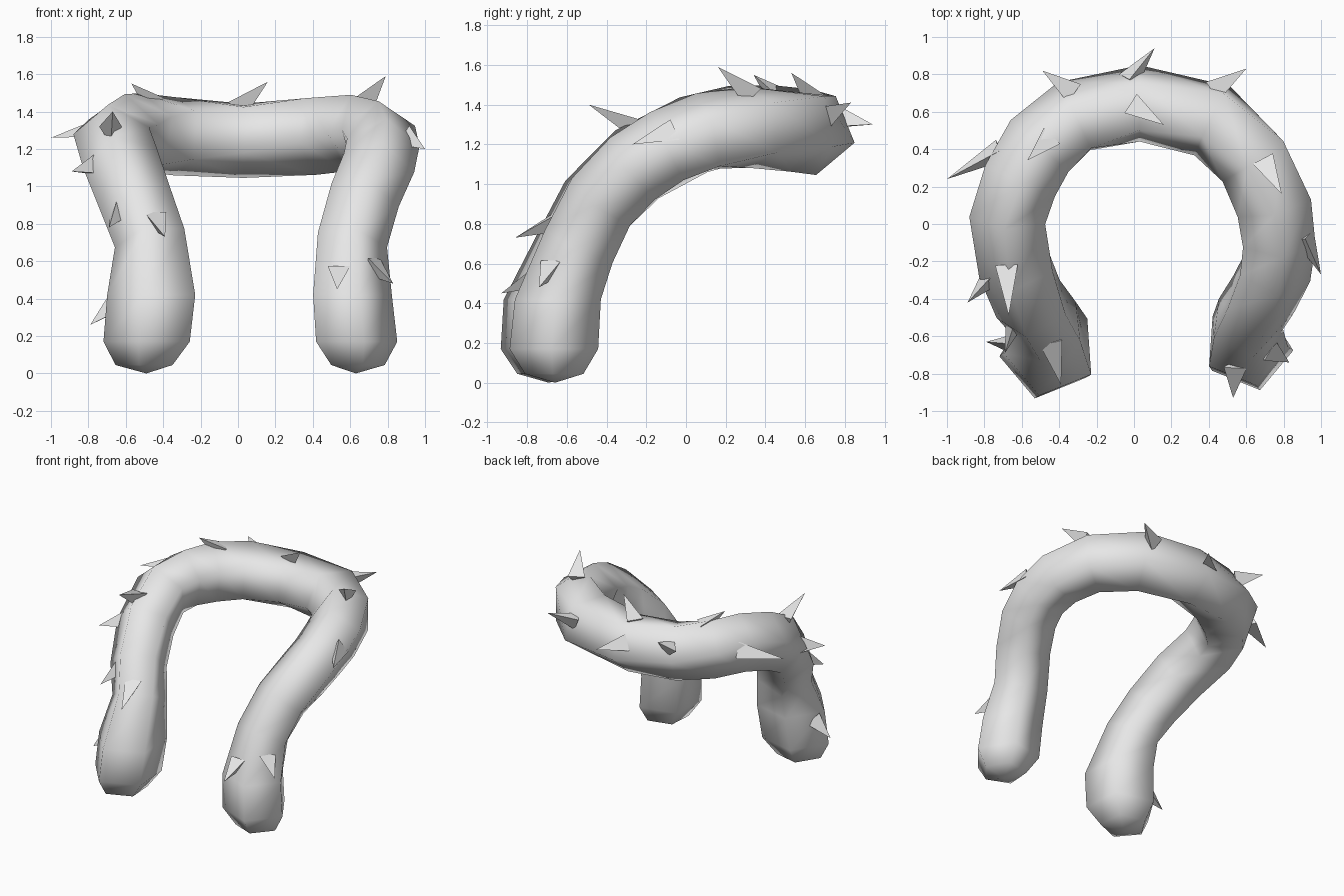
import bpy, bmesh, math
from mathutils import Vector

if "Cube" in bpy.data.objects:
    bpy.data.objects.remove(bpy.data.objects["Cube"])

grey = bpy.data.materials.new("light_grey")
grey.diffuse_color = (0.8, 0.8, 0.8, 1)
grey.use_nodes = True
grey.node_tree.nodes["Principled BSDF"].inputs["Base Color"].default_value = grey.diffuse_color
SIDES = 5
STEP = math.tau / SIDES
CORNER = 3  # ring where each arm turns towards its leg

# Centre line as (x, y, z, radius), from the back middle down to each foot
middle = (0.03, 0.64, 1.26, 0.215)
left = [(-0.31, 0.56, 1.27, 0.22), (-0.50, 0.41, 1.28, 0.22), (-0.61, 0.24, 1.28, 0.215),
        (-0.67, 0.04, 1.235, 0.215), (-0.62, -0.23, 1.10, 0.215), (-0.54, -0.44, 0.90, 0.207),
        (-0.46, -0.55, 0.70, 0.203), (-0.445, -0.67, 0.42, 0.255), (-0.47, -0.69, 0.17, 0.25),
        (-0.49, -0.69, 0.045, 0.165)]
right = [(0.42, 0.56, 1.28, 0.22), (0.65, 0.35, 1.285, 0.215), (0.75, 0.10, 1.25, 0.212),
         (0.77, -0.09, 1.18, 0.205), (0.745, -0.25, 1.08, 0.205), (0.67, -0.41, 0.92, 0.20),
         (0.60, -0.53, 0.69, 0.20), (0.595, -0.64, 0.42, 0.228), (0.617, -0.66, 0.17, 0.235),
         (0.63, -0.66, 0.045, 0.155)]


def turn_to(u, t, target, near):
    """Angle about t from u to target, taking the equivalent ring turn closest to near."""
    target = target - t * target.dot(t)
    angle = math.atan2(t.dot(u.cross(target)), u.dot(target))
    return near + (angle - near + STEP / 2) % STEP - STEP / 2


def arm_rings(points, start_vector, corner_vector, foot_vector):
    """Carry a frame along the arm and twist it to match the corner and foot directions."""
    pts = [Vector(p[:3]) for p in points]
    last = len(pts) - 1
    tangents, ups = [], []
    for i, p in enumerate(pts):
        if i == 0:
            t = Vector((math.copysign(1, pts[1].x), 0, 0))
        elif i >= last - 2:
            t = Vector((0, 0, -1))
        else:
            t = ((p - pts[i - 1]).normalized() + (pts[i + 1] - p).normalized()).normalized()
        u = start_vector if i == 0 else tangents[-1].rotation_difference(t) @ ups[-1]
        u = (u - t * u.dot(t)).normalized()
        tangents.append(t)
        ups.append(u)
    bend = turn_to(ups[CORNER], tangents[CORNER], corner_vector, 0)
    end = turn_to(ups[last], tangents[last], foot_vector, bend)
    rings = []
    for i, (p, t, u) in enumerate(zip(pts, tangents, ups)):
        side = t.cross(u)
        if i <= CORNER:
            a0 = bend * i / CORNER
        else:
            a0 = bend + (end - bend) * min(1, (i - CORNER) / (last - 2 - CORNER))
        rings.append([p + points[i][3] * (u * math.cos(a0 + k * STEP) + side * math.sin(a0 + k * STEP))
                      for k in range(SIDES)])
    return rings


def finish(bm, name, smooth):
    bmesh.ops.recalc_face_normals(bm, faces=bm.faces)
    mesh = bpy.data.meshes.new(name)
    bm.to_mesh(mesh)
    bm.free()
    mesh.materials.append(grey)
    for poly in mesh.polygons:
        poly.use_smooth = smooth
    obj = bpy.data.objects.new(name, mesh)
    bpy.context.collection.objects.link(obj)


# Five-sided arch with two legs
bm = bmesh.new()
a = math.radians(-14)
start = Vector((0, math.cos(a), math.sin(a)))
c = math.radians(18)
first_ring = None
for arm, sign in ((left, -1), (right, 1)):
    corner = Vector((sign * math.cos(c), 0, math.sin(c)))
    foot = Vector((sign, -0.07, 0))
    rings = arm_rings([middle] + arm, start, corner, foot)
    if first_ring is None:
        first_ring = [bm.verts.new(co) for co in rings[0]]
        prev = first_ring
    else:
        # The second arm runs the other way, so its ring order is reversed
        prev = [first_ring[-k % SIDES] for k in range(SIDES)]
    for ring in rings[1:]:
        cur = [bm.verts.new(co) for co in ring]
        for k in range(SIDES):
            j = (k + 1) % SIDES
            bm.faces.new((prev[k], prev[j], cur[j], cur[k]))
        prev = cur
    # Rounded foot tip
    tip = bm.verts.new((arm[-1][0], arm[-1][1], 0))
    for k in range(SIDES):
        bm.faces.new((prev[k], prev[(k + 1) % SIDES], tip))
finish(bm, "arch_body", True)

# Thorns as (base centre, tip): ridge on top, then ridge below
ridge_up = [((-0.74, 0.38, 1.30), (-1.0, 0.24, 1.26)),
            ((-0.78, -0.30, 1.10), (-0.89, -0.42, 1.08)),
            ((-0.01, 0.79, 1.32), (0.11, 0.94, 1.30)),
            ((0.92, -0.09, 1.25), (1.0, -0.27, 1.20)),
            ((-0.64, -0.53, 0.87), (-0.69, -0.69, 0.78)),
            ((-0.67, -0.64, 0.35), (-0.79, -0.63, 0.26))]
ridge_down = [((-0.47, 0.44, 1.46), (-0.57, 0.34, 1.55)),
              ((-0.35, 0.72, 1.36), (-0.49, 0.82, 1.40)),
              ((0.45, 0.73, 1.36), (0.60, 0.83, 1.41)),
              ((0.02, 0.62, 1.44), (0.16, 0.53, 1.56)),
              ((0.71, 0.31, 1.47), (0.79, 0.16, 1.59)),
              ((-0.68, -0.26, 1.30), (-0.67, -0.49, 1.40)),
              ((-0.44, -0.65, 0.82), (-0.39, -0.86, 0.73)),
              ((0.54, -0.78, 0.53), (0.53, -0.93, 0.45)),
              ((0.73, -0.68, 0.57), (0.83, -0.74, 0.48))]
bm = bmesh.new()
for group, ridge in ((ridge_up, -math.pi / 2), (ridge_down, math.pi / 2)):
    for base, tip in group:
        base, tip = Vector(base), Vector(tip)
        axis = (tip - base).normalized()
        u = axis.cross(Vector((0, 0, 1))).normalized()
        w = axis.cross(u)
        foot = base - axis * 0.03
        corners = []
        for k in range(3):
            ang = ridge + k * math.tau / 3
            corners.append(bm.verts.new(foot + 0.07 * (u * math.cos(ang) + w * math.sin(ang))))
        point = bm.verts.new(tip)
        bm.faces.new(corners)
        for k in range(3):
            bm.faces.new((corners[k], corners[(k + 1) % 3], point))
finish(bm, "thorns", False)
